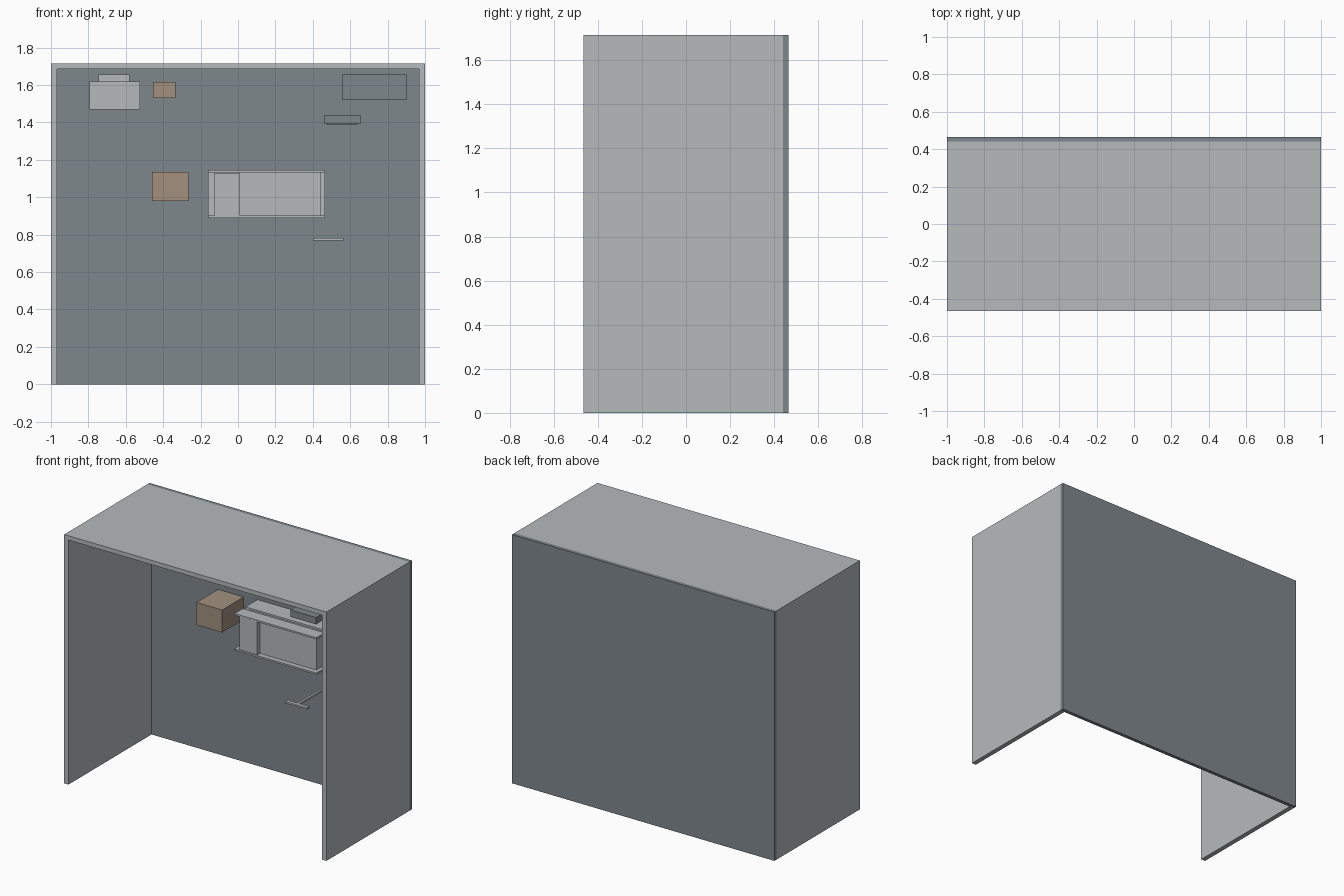
import bpy
import bmesh
from mathutils import Vector

if "Cube" in bpy.data.objects:
    bpy.data.objects.remove(bpy.data.objects["Cube"])


def material(name, rgb):
    m = bpy.data.materials.new(name)
    m.diffuse_color = (*rgb, 1.0)
    m.use_nodes = True
    m.node_tree.nodes["Principled BSDF"].inputs["Base Color"].default_value = m.diffuse_color
    return m


LIGHT = material("light grey", (0.46, 0.49, 0.50))
SLATE = material("slate grey", (0.21, 0.245, 0.265))
BROWN = material("warm brown", (0.36, 0.28, 0.21))


def box(name, x, y, z, mat):
    """Box from (min, max) ranges along each axis."""
    bm = bmesh.new()
    bmesh.ops.create_cube(bm, size=1)
    for v in bm.verts:
        v.co = Vector([r[0] if c < 0 else r[1] for c, r in zip(v.co, (x, y, z))])
    mesh = bpy.data.meshes.new(name)
    bm.to_mesh(mesh)
    bm.free()
    mesh.materials.append(mat)
    obj = bpy.data.objects.new(name, mesh)
    bpy.context.collection.objects.link(obj)
    return obj


F, B, TOP = -0.465, 0.465, 1.715   # booth front, back and height
W = 0.44                           # inner face of the back wall

# Booth shell: two side walls, roof and back wall, no floor
for side, s in (("left", -1), ("right", 1)):
    box(side + "_wall", sorted((s * 0.967, s * 1.0)), (F, W), (0, TOP), LIGHT)
box("roof", (-0.967, 0.967), (F, W), (1.685, TOP), LIGHT)
box("back_wall", (-1, 1), (W, B), (0, TOP), SLATE)

# Brown boxes fixed to the back wall
box("large_box", (-0.46, -0.265), (0.205, W), (0.98, 1.135), BROWN)
box("small_box", (-0.455, -0.335), (0.32, W), (1.53, 1.615), BROWN)

# Light cabinet with a raised cap
box("cabinet", (-0.795, -0.525), (0.22, W), (1.47, 1.62), LIGHT)
box("cabinet_cap", (-0.745, -0.58), (0.26, W), (1.62, 1.655), LIGHT)

# Central unit: body, door, back plate and two flanges
box("unit_body", (-0.125, 0.44), (0.225, 0.31), (0.90, 1.133), LIGHT)
box("unit_door", (-0.125, 0.01), (0.195, 0.225), (0.903, 1.13), LIGHT)
box("unit_back_plate", (-0.16, 0.465), (0.31, W), (0.89, 1.145), LIGHT)
for name, z in (("lower", 0.89), ("upper", 1.133)):
    box(name + "_flange", (-0.16, 0.465), (0.19, 0.28), (z, z + 0.012), LIGHT)

# Slate equipment boxes
box("upper_equipment", (0.555, 0.9), (0.28, W), (1.52, 1.655), SLATE)
box("projecting_equipment", (0.46, 0.655), (-0.085, 0.1), (1.393, 1.44), SLATE)
box("equipment_base", (0.475, 0.635), (-0.07, 0.085), (1.385, 1.393), SLATE)

# T-shaped bracket reaching out from the back wall
box("bracket_bar", (0.4, 0.565), (-0.055, -0.03), (0.77, 0.782), LIGHT)
box("bracket_stem", (0.475, 0.49), (-0.03, W), (0.77, 0.782), LIGHT)
